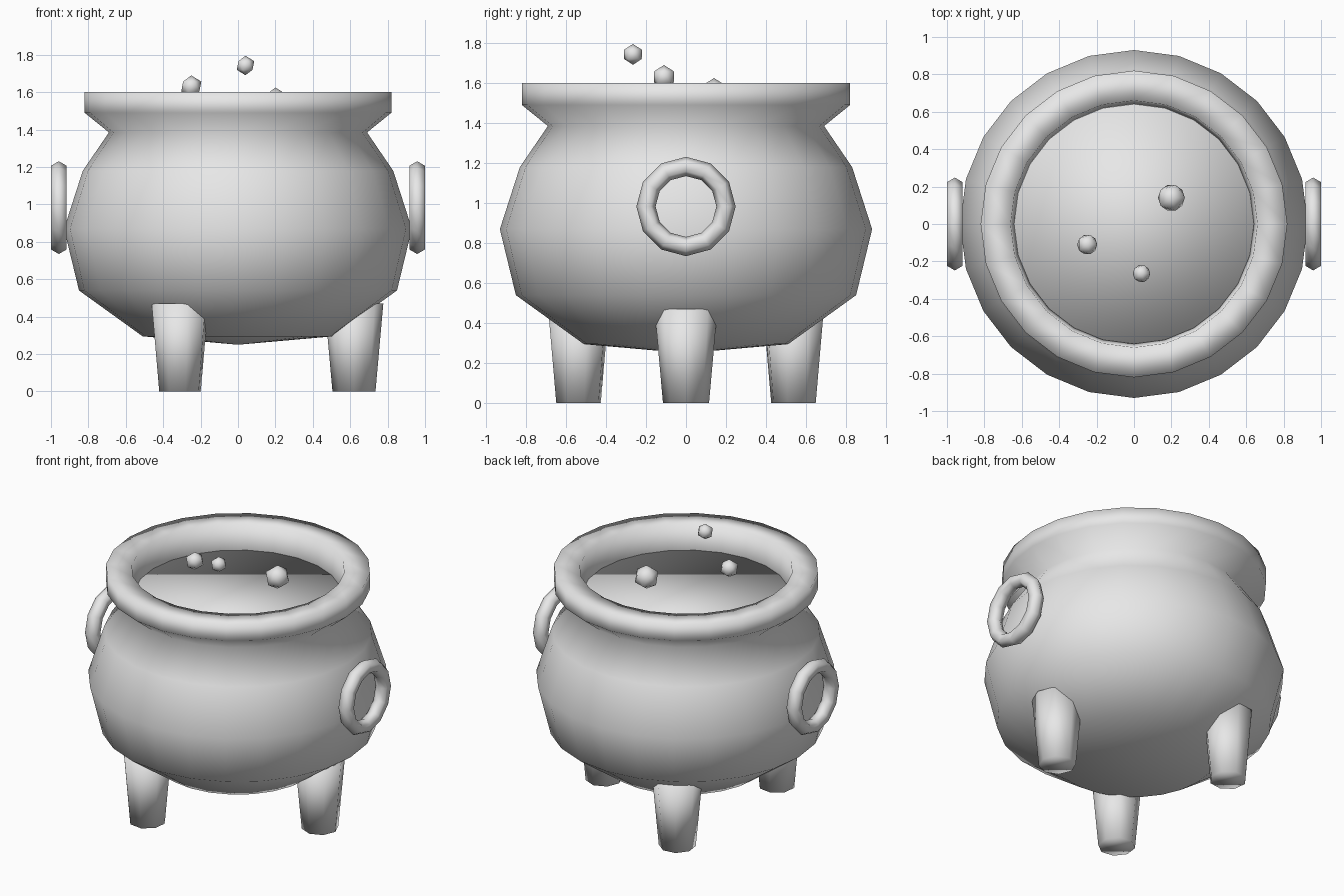
import bpy
import bmesh
import math
from mathutils import Matrix, Vector

default_cube = bpy.data.objects.get("Cube")
if default_cube:
    bpy.data.objects.remove(default_cube, do_unlink=True)

# One plain grey for every part
grey = bpy.data.materials.new("plain grey")
grey.use_nodes = True
colour = (0.8, 0.8, 0.8, 1.0)
grey.diffuse_color = colour
grey.node_tree.nodes["Principled BSDF"].inputs["Base Color"].default_value = colour


def finish(name, bm):
    """Turn a bmesh into a smooth grey object."""
    bmesh.ops.recalc_face_normals(bm, faces=bm.faces)
    mesh = bpy.data.meshes.new(name)
    bm.to_mesh(mesh)
    bm.free()
    mesh.materials.append(grey)
    mesh.shade_smooth()
    obj = bpy.data.objects.new(name, mesh)
    bpy.context.collection.objects.link(obj)
    return obj


def lathe(name, profile, steps):
    """Spin a closed (radius, height) profile around the z axis."""
    bm = bmesh.new()
    verts = [bm.verts.new((0, r, z)) for r, z in profile]
    edges = [bm.edges.new(pair) for pair in zip(verts, verts[1:])]
    bmesh.ops.spin(bm, geom=verts + edges, axis=(0, 0, 1), cent=(0, 0, 0),
                   angle=math.tau, steps=steps, use_duplicate=False)
    bmesh.ops.remove_doubles(bm, verts=bm.verts, dist=0.0005)
    return finish(name, bm)


def cone(name, bottom_radius, top_radius, low, high, sides, centre=(0, 0), turn=0):
    """Capped tapered cylinder standing between two heights."""
    bm = bmesh.new()
    place = (Matrix.Translation((centre[0], centre[1], (low + high) / 2))
             @ Matrix.Rotation(turn, 4, 'Z'))
    bmesh.ops.create_cone(bm, cap_ends=True, segments=sides, radius1=bottom_radius,
                          radius2=top_radius, depth=high - low, matrix=place)
    return finish(name, bm)


# Pot: round belly, pinched neck, flared rim and inner lip
pot_profile = [(0, 0.25), (0.51, 0.295), (0.85, 0.54), (0.93, 0.87), (0.83, 1.18),
               (0.69, 1.385), (0.82, 1.49), (0.82, 1.6), (0.66, 1.6), (0.64, 1.42),
               (0.66, 1.36)]
lathe("pot", pot_profile, 24)

# Liquid filling the neck
cone("liquid", 0.66, 0.66, 1.33, 1.43, 24)

# Three tapered legs
for i, side in enumerate(("left", "back_right", "front_right")):
    angle = i * math.tau / 3
    spot = (0.62 * math.cos(angle), 0.62 * math.sin(angle))
    cone(side + "_leg", 0.115, 0.157, 0, 0.47, 8, spot, angle)

# Ring handles on both sides
for side, sign in (("left", 1), ("right", -1)):
    ring = lathe(side + "_handle",
                 [(0.2 + 0.048 * math.cos(k * math.tau / 6),
                   0.048 * math.sin(k * math.tau / 6)) for k in range(7)], 12)
    ring.data.transform(Matrix.Translation((0.958 * sign, 0, 0.983))
                        @ Matrix.Rotation(math.pi / 2, 4, 'Y'))

# Bubbles floating above the liquid
bubbles = [((0.2, 0.14, 1.545), 0.08), ((-0.25, -0.11, 1.63), 0.06),
           ((0.04, -0.265, 1.743), 0.052)]
for name, (centre, radius) in zip(("large", "medium", "small"), bubbles):
    bm = bmesh.new()
    bmesh.ops.create_icosphere(bm, subdivisions=1, radius=radius,
                               matrix=Matrix.Translation(Vector(centre)))
    finish(name + "_bubble", bm)
